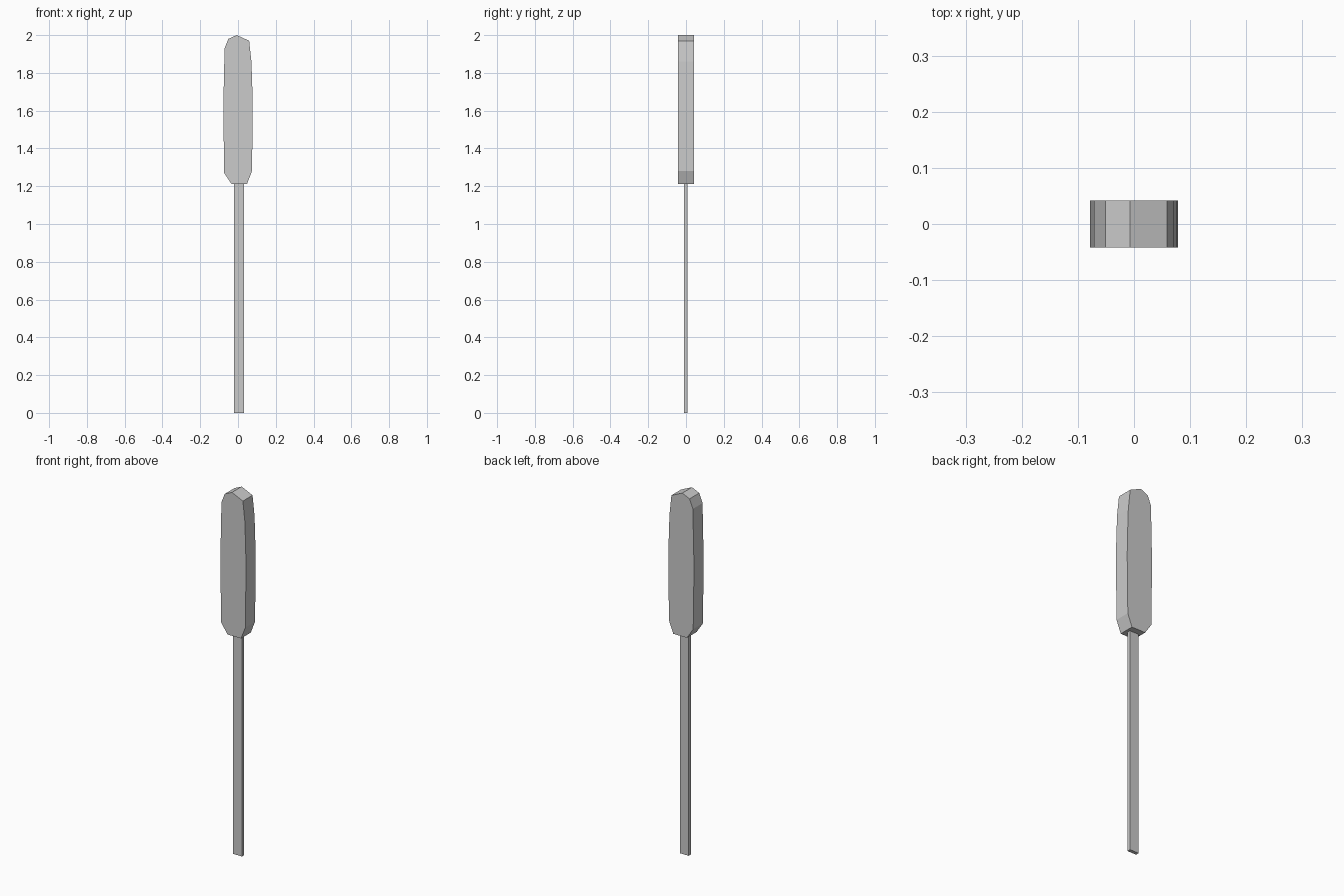
import bpy, bmesh

if "Cube" in bpy.data.objects:
    bpy.data.objects.remove(bpy.data.objects["Cube"])


def extrude_profile(name, profile, y0, y1):
    """Flat x-z outline extruded along y into a closed solid."""
    bm = bmesh.new()
    face = bm.faces.new([bm.verts.new((x, y0, z)) for x, z in profile])
    result = bmesh.ops.extrude_face_region(bm, geom=[face], use_keep_orig=True)
    verts = [v for v in result["geom"] if isinstance(v, bmesh.types.BMVert)]
    bmesh.ops.translate(bm, verts=verts, vec=(0, y1 - y0, 0))
    bmesh.ops.recalc_face_normals(bm, faces=bm.faces)
    mesh = bpy.data.meshes.new(name)
    bm.to_mesh(mesh)
    bm.free()
    obj = bpy.data.objects.new(name, mesh)
    bpy.context.collection.objects.link(obj)
    return obj


# Irregular faceted bar on top
bar_outline = [
    (-0.035, 1.213), (0.048, 1.213), (0.074, 1.28), (0.078, 1.60),
    (0.076, 1.71), (0.071, 1.86), (0.059, 1.97), (-0.007, 2.0),
    (-0.051, 1.98), (-0.071, 1.93), (-0.078, 1.61), (-0.073, 1.27),
]
extrude_profile("bar", bar_outline, -0.042, 0.042)

# Thin flat stick, pushed slightly into the bar
stick_outline = [(-0.022, 0), (0.032, 0), (0.032, 1.23), (-0.022, 1.23)]
extrude_profile("stick", stick_outline, -0.011, 0.008)
